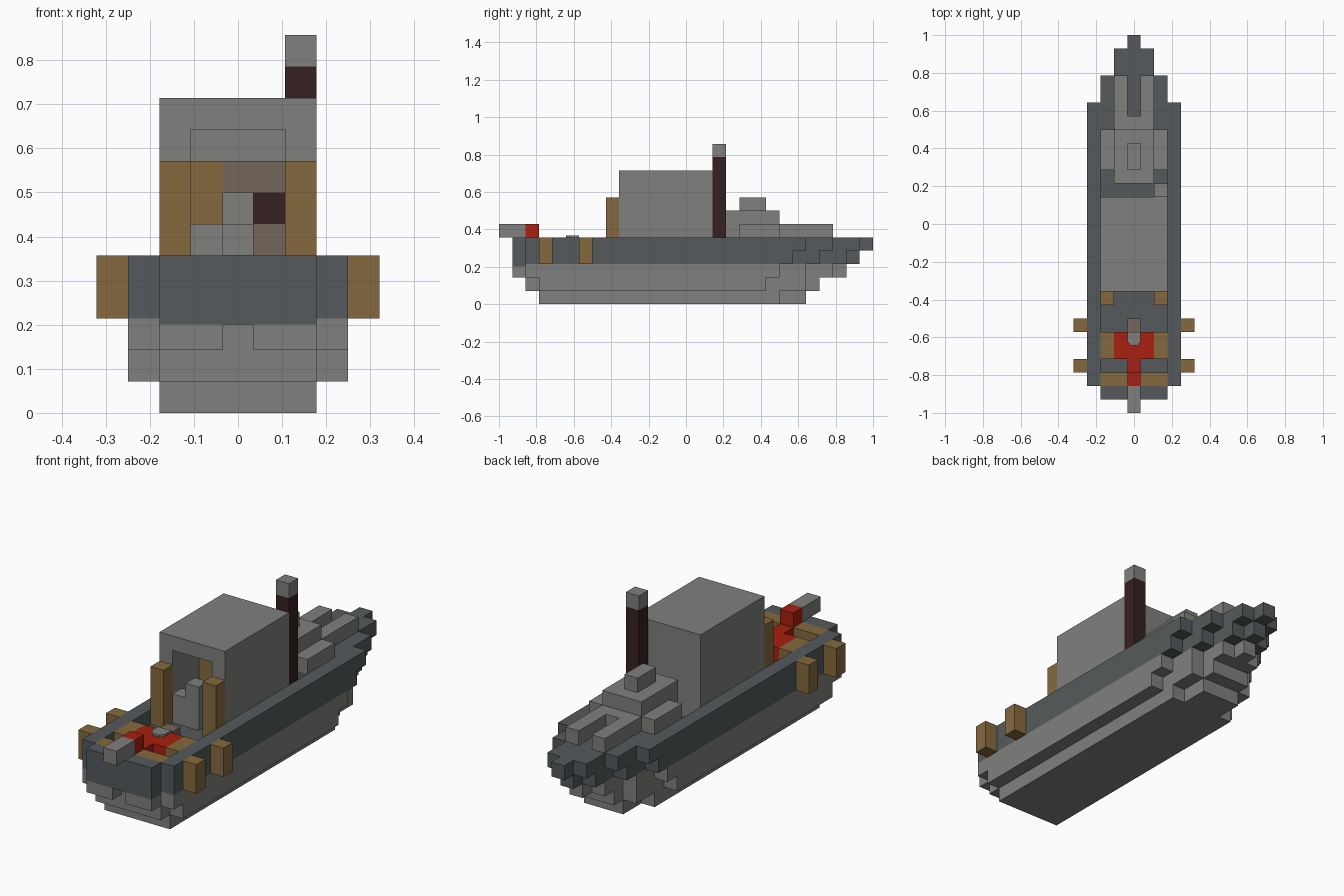
import bpy, bmesh

cube = bpy.data.objects.get("Cube")
if cube:
    bpy.data.objects.remove(cube, do_unlink=True)

U = 1 / 14  # size of one block


def material(name, r, g, b):
    m = bpy.data.materials.new(name)
    m.use_nodes = True
    m.diffuse_color = (r, g, b, 1)
    for node in m.node_tree.nodes:
        if node.type == 'BSDF_PRINCIPLED':
            node.inputs["Base Color"].default_value = (r, g, b, 1)
    return m


GREY = material("light grey", .215, .22, .205)
DARK = material("slate grey", .091, .102, .107)
WOOD = material("brown wood", .235, .141, .048)
RED = material("red", .392, .014, .005)
SOOT = material("dark brown", .037, .015, .015)
TAUPE = material("taupe", .174, .133, .098)


def prism(name, mat, outline, low, high, axis='Z'):
    """Extrude a flat outline along Z (outline is x, y) or Y (outline is x, z)."""
    bm = bmesh.new()
    place = (lambda a, b: (a, b, low)) if axis == 'Z' else (lambda a, b: (a, low, b))
    face = bm.faces.new([bm.verts.new(place(a, b)) for a, b in outline])
    extruded = bmesh.ops.extrude_face_region(bm, geom=[face])
    shift = (0, 0, high - low) if axis == 'Z' else (0, high - low, 0)
    verts = [v for v in extruded["geom"] if isinstance(v, bmesh.types.BMVert)]
    bmesh.ops.translate(bm, verts=verts, vec=shift)
    bmesh.ops.recalc_face_normals(bm, faces=bm.faces)
    bmesh.ops.scale(bm, vec=(U, U, U), verts=bm.verts)
    mesh = bpy.data.meshes.new(name)
    bm.to_mesh(mesh)
    bm.free()
    mesh.materials.append(mat)
    ob = bpy.data.objects.new(name, mesh)
    bpy.context.collection.objects.link(ob)
    return ob


def box(name, mat, x, y, z):
    outline = [(x[0], y[0]), (x[1], y[0]), (x[1], y[1]), (x[0], y[1])]
    return prism(name, mat, outline, *z)


def pair(name, mat, x, y, z):
    box("left_" + name, mat, x, y, z)
    box("right_" + name, mat, (-x[1], -x[0]), y, z)


def hull_layer(name, mat, steps, low, high):
    """Steps are (half width, stern y, bow y), widest first."""
    side = []
    for w, stern, bow in reversed(steps):
        side += [(w, stern)] if not side or side[-1][1] == stern else []
        if side[-1][0] != w:
            side[-1] = (w, stern) if side[-1][1] == stern else side[-1]
    # stern corners from the middle outwards, then bow corners back inwards
    side, last = [], None
    for w, stern, bow in reversed(steps):
        if stern == last:
            side[-1] = (w, stern)
        else:
            if side:
                side.append((side[-1][0], stern))
            side.append((w, stern))
        last = stern
    for i, (w, stern, bow) in enumerate(steps):
        if i:
            side.append((w, steps[i - 1][2]))
        side.append((w, bow))
    prism(name, mat, side + [(-x, y) for x, y in reversed(side)], low, high)


# Hull, stepped layer by layer
hull_layer("keel_layer", GREY, [(2.5, -11, 7), (1.5, -11, 9)], 0, 1)
hull_layer("lower_hull", GREY, [(3.5, -11, 6), (2.5, -12, 9), (1.5, -12, 10)], 1, 2)
hull_layer("middle_hull", GREY,
           [(3.5, -12, 7), (2.5, -12, 9), (1.5, -12, 11), (.5, -12, 12)], 2, 3)
hull_layer("upper_hull", DARK,
           [(3.5, -12, 8), (2.5, -13, 10), (1.5, -13, 12), (.5, -13, 13)], 3, 4)
hull_layer("bow_deck", DARK,
           [(3.5, 4, 9), (2.5, 4, 11), (1.5, 4, 13), (.5, 4, 14)], 4, 5)
pair("stern_step", GREY, (.5, 2.5), (-13, -12), (2, 2.8))
box("stern_lip", DARK, (-2.5, 2.5), (-13, -12), (2.8, 3))

# Rim around the sunken deck
pair("rim", DARK, (2.5, 3.5), (-12, 4), (4, 5))
box("stern_rim", DARK, (-2.5, 2.5), (-13, -12), (4, 5))

# Side fenders
for place, y in (("front", -11), ("middle", -8)):
    pair(place + "_fender", WOOD, (3.5, 4.5), (y, y + 1), (3, 5))

# Cabin with open doorway, and the posts beside it
arch = [(-2.5, 4), (-1.5, 4), (-1.5, 9), (1.5, 9), (1.5, 4), (2.5, 4), (2.5, 10), (-2.5, 10)]
prism("cabin_front", GREY, arch, -5, -2, axis='Y')
box("cabin_back", GREY, (-2.5, 2.5), (-2, 2), (4, 10))
pair("door_post", WOOD, (1.5, 2.5), (-6, -5), (4, 8))

# Things inside the doorway
box("inner_step", GREY, (-1.5, .5), (-5, -4), (4, 6))
box("inner_console", GREY, (-.5, .5), (-5, -4), (6, 7))
inner = (-2.1, -2)
box("inner_wood_panel", WOOD, (-1.5, -.5), inner, (4, 8))
box("inner_upper_panel", TAUPE, (-.5, 1.5), inner, (7, 8))
box("inner_dark_panel", SOOT, (.5, 1.5), inner, (6, 7))
box("inner_lower_panel", TAUPE, (.5, 1.5), inner, (4, 6))

# Funnel
box("funnel", SOOT, (1.5, 2.5), (2, 3), (4, 11))
box("funnel_cap", GREY, (1.5, 2.5), (2, 3), (11, 12))

# Foredeck gun, its red mount and the seats
box("gun_barrel", GREY, (-.5, .5), (-14, -12), (5, 6))
box("gun_breech", RED, (-.5, .5), (-12, -11), (5, 6))
box("mount_stem", RED, (-.5, .5), (-12, -10), (4, 5))
box("mount_bar", RED, (-1.5, 1.5), (-10, -8), (4, 5))
pair("front_bench", WOOD, (.5, 2.5), (-12, -11), (4, 5))
pair("side_bench", WOOD, (1.5, 2.5), (-10, -8), (4, 5))
box("stool", TAUPE, (-.5, .5), (-8, -7), (4, 5))
knob = [(-.5, -8), (-.5, -8.7), (-.25, -9), (.25, -9), (.5, -8.7), (.5, -8)]
prism("mount_knob", GREY, knob, 5, 5.15)

# Raised superstructure toward the bow
box("rear_house", GREY, (-1.5, 1.5), (3, 8), (4, 6))
pair("rear_house_side", GREY, (1.5, 2.5), (4, 7), (5, 6))
pair("bow_rail", GREY, (.5, 1.5), (8, 11), (5, 6))
box("rear_house_upper", GREY, (-1.5, 1.5), (3, 7), (6, 7))
box("rear_house_top", GREY, (-.5, .5), (4, 6), (7, 8))
